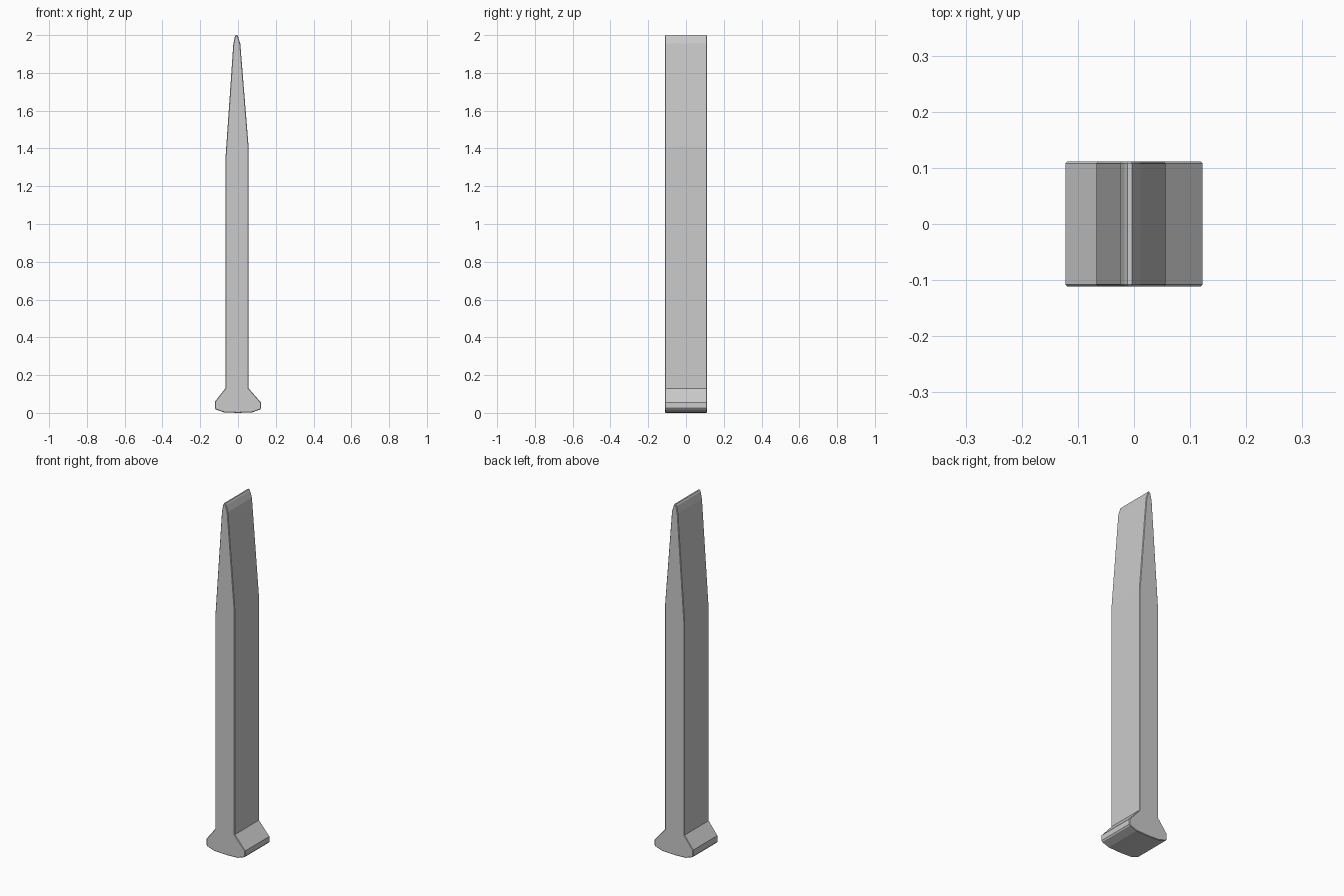
import bpy, bmesh

if "Cube" in bpy.data.objects:
    bpy.data.objects.remove(bpy.data.objects["Cube"])

# Side outline of the chisel-shaped spike (x, z), from the base round over the tip
outline = [
    (-0.075, 0.003), (0.0, 0.0), (0.075, 0.003),                  # underside of foot
    (0.117, 0.018), (0.122, 0.025), (0.122, 0.055),               # foot, right
    (0.056, 0.13), (0.056, 1.41),                                 # shaft, right
    (0.012, 1.955), (0.001, 1.99), (-0.004, 2.0),                 # tip, right
    (-0.012, 2.0), (-0.017, 1.99), (-0.025, 1.95),                # tip, left
    (-0.067, 1.34), (-0.067, 0.13),                               # shaft, left
    (-0.122, 0.06), (-0.122, 0.025), (-0.117, 0.018),             # foot, left
]
HALF_DEPTH = 0.111

# Extrude the outline from front to back
bm = bmesh.new()
face = bm.faces.new([bm.verts.new((x, -HALF_DEPTH, z)) for x, z in outline])
ext = bmesh.ops.extrude_face_region(bm, geom=[face])
verts = [g for g in ext["geom"] if isinstance(g, bmesh.types.BMVert)]
bmesh.ops.translate(bm, verts=verts, vec=(0, 2 * HALF_DEPTH, 0))
bmesh.ops.recalc_face_normals(bm, faces=bm.faces)

mesh = bpy.data.meshes.new("spike")
bm.to_mesh(mesh)
bm.free()
spike = bpy.data.objects.new("spike", mesh)
bpy.context.collection.objects.link(spike)

# Narrow chamfer round the front and back faces only
bevel = spike.modifiers.new("edge_chamfer", "BEVEL")
bevel.width = 0.003
bevel.segments = 1
bevel.limit_method = "ANGLE"
bevel.angle_limit = 1.4
